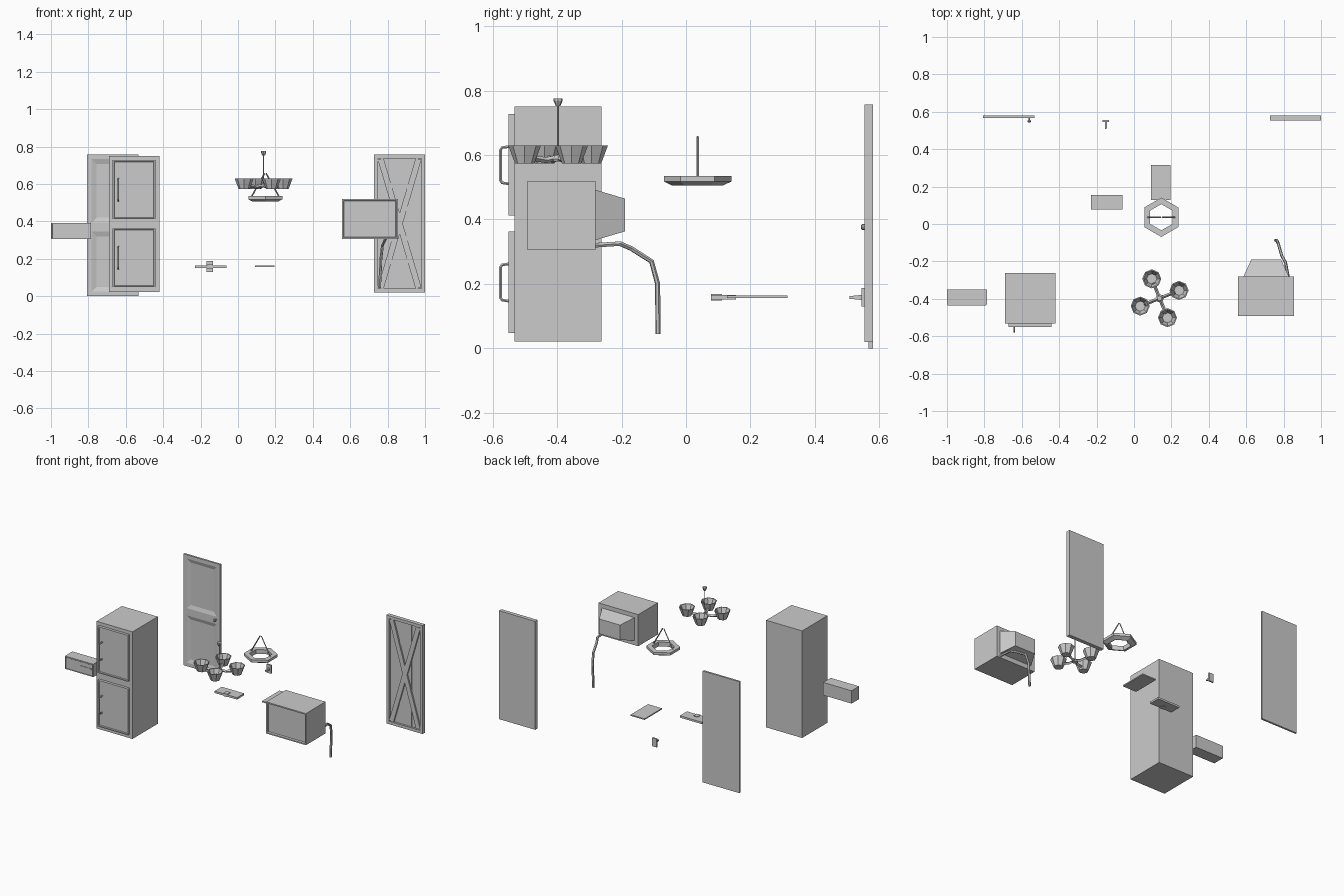
import bpy, bmesh, math
from mathutils import Matrix, Vector

if "Cube" in bpy.data.objects:
    bpy.data.objects.remove(bpy.data.objects["Cube"])


def finish(name, bm):
    bmesh.ops.recalc_face_normals(bm, faces=bm.faces)
    me = bpy.data.meshes.new(name)
    bm.to_mesh(me)
    bm.free()
    ob = bpy.data.objects.new(name, me)
    bpy.context.collection.objects.link(ob)
    return ob


def box(name, x, y, z, rim=0, slope=0, depth=0, back=None, tilt=0):
    """Box from ranges; optional recessed front panel or tapered back bump."""
    bm = bmesh.new()
    bmesh.ops.create_cube(bm, size=1)
    c = Vector((sum(x) / 2, sum(y) / 2, sum(z) / 2))
    for v in bm.verts:
        v.co = Vector((v.co.x * (x[1] - x[0]), v.co.y * (y[1] - y[0]), v.co.z * (z[1] - z[0])))
    bm.normal_update()
    if rim:
        f = [f for f in bm.faces if f.normal.y < -0.9]
        bmesh.ops.inset_region(bm, faces=f, thickness=rim)
        bmesh.ops.inset_region(bm, faces=f, thickness=slope, depth=-depth)
    if back:
        for v in bm.verts:
            if v.co.y > 0:
                v.co.x *= back[0]
                v.co.z *= back[1]
    bm.transform(Matrix.Translation(c) @ Matrix.Rotation(tilt, 4, 'Y'))
    return finish(name, bm)


def lathe(name, profile, n, loc, phase=0, axis='Z', closed=False):
    """Revolve (radius, height) points into an n-sided faceted solid."""
    bm = bmesh.new()
    rings = [[bm.verts.new((r * math.cos(phase + math.tau * i / n),
                            r * math.sin(phase + math.tau * i / n), h)) for i in range(n)]
             for r, h in profile]
    pairs = list(zip(rings, rings[1:])) + ([(rings[-1], rings[0])] if closed else [])
    for a, b in pairs:
        for i in range(n):
            j = (i + 1) % n
            bm.faces.new((a[i], a[j], b[j], b[i]))
    if not closed:
        bm.faces.new(rings[0])
        bm.faces.new(rings[-1])
    rot = Matrix.Rotation(math.pi / 2, 4, 'X') if axis == 'Y' else Matrix()
    bm.transform(Matrix.Translation(loc) @ rot)
    return finish(name, bm)


def rod(name, pts, r, res=0):
    """Tube along a polyline, as a mesh."""
    cu = bpy.data.curves.new(name, 'CURVE')
    cu.dimensions = '3D'
    cu.bevel_depth, cu.bevel_resolution, cu.use_fill_caps = r, res, True
    sp = cu.splines.new('POLY')
    sp.points.add(len(pts) - 1)
    for p, co in zip(sp.points, pts):
        p.co = (*co, 1)
    tmp = bpy.data.objects.new(name + "_path", cu)
    bpy.context.collection.objects.link(tmp)
    bpy.context.view_layer.update()
    me = bpy.data.meshes.new_from_object(tmp.evaluated_get(bpy.context.evaluated_depsgraph_get()))
    bpy.data.objects.remove(tmp)
    for p in me.polygons:
        p.use_smooth = False
    ob = bpy.data.objects.new(name, me)
    bpy.context.collection.objects.link(ob)
    return ob


# Fridge with two doors and handles
box("fridge_body", (-0.69, -0.42), (-0.533, -0.262), (0.022, 0.75))
for label, z0 in (("upper", 0.412), ("lower", 0.048)):
    box(f"fridge_{label}_door", (-0.67, -0.442), (-0.551, -0.532), (z0, z0 + 0.315), 0.01, 0.004, 0.006)
    a, b = z0 + 0.098, z0 + 0.215
    rod(f"fridge_{label}_handle", [(-0.64, -0.545, a), (-0.64, -0.571, a + 0.004), (-0.64, -0.576, a + 0.012),
                                   (-0.64, -0.576, b - 0.012), (-0.64, -0.571, b - 0.004),
                                   (-0.64, -0.545, b)], 0.005, 1)

# Wall air conditioner
box("air_conditioner_body", (-1, -0.787), (-0.43, -0.35), (0.305, 0.392))
box("air_conditioner_front", (-0.996, -0.791), (-0.435, -0.429), (0.308, 0.389), 0.004, 0.002, 0.002)
box("air_conditioner_vent", (-0.88, -0.80), (-0.436, -0.43), (0.35, 0.36))

# Panelled door: slab, stiles and sloped panels
for i, (z0, z1) in enumerate(((0.0, 0.37), (0.37, 0.757))):
    box(f"door_panel_{i}", (-0.807, -0.532), (0.567, 0.58), (z0, z1), 0.035, 0.035, 0.008)
lathe("door_knob", [(0.004, 0), (0.004, 0.012), (0.009, 0.015), (0.009, 0.022), (0.005, 0.026)], 8,
      (-0.56, 0.569, 0.377), axis='Y')

# Barn door: slab, frame and crossed braces
X0, X1, Z0, Z1, W = 0.728, 1.0, 0.02, 0.757, 0.02
box("barn_door_slab", (X0, X1), (0.567, 0.58), (Z0, Z1))
for n, xr in (("left", (X0, X0 + W)), ("right", (X1 - W, X1))):
    box(f"barn_frame_{n}", xr, (0.554, 0.567), (Z0, Z1))
for n, zr in (("bottom", (Z0, Z0 + W)), ("top", (Z1 - W, Z1))):
    box(f"barn_frame_{n}", (X0 + W, X1 - W), (0.554, 0.567), zr)
cx, cz = (X0 + X1) / 2, (Z0 + Z1) / 2
for n, s in (("a", 1), ("b", -1)):
    box(f"barn_brace_{n}", (cx - 0.016, cx + 0.016), (0.556, 0.567), (cz - 0.36, cz + 0.36),
        tilt=s * math.atan2(0.205, 0.7))
for s in (-1, 1):
    box("barn_plank_strip", (cx + s * 0.042 - 0.004, cx + s * 0.042 + 0.004), (0.564, 0.567), (Z0 + W, Z1 - W))

# Television with tapered back and cord
box("television_case", (0.556, 0.855), (-0.492, -0.281), (0.305, 0.52), 0.012, 0.005, 0.01)
box("television_back", (0.585, 0.828), (-0.281, -0.189), (0.336, 0.492), back=(0.65, 0.65))
rod("television_cord", [(0.825, -0.284, 0.32), (0.81, -0.205, 0.325), (0.79, -0.17, 0.31), (0.772, -0.107, 0.27),
                        (0.764, -0.088, 0.2), (0.757, -0.087, 0.045)], 0.008, 1)

# Chandelier: canopy, stem, hub, arms and octagonal shades
C = Vector((0.137, -0.397, 0))
lathe("chandelier_canopy", [(0.007, 0.752), (0.014, 0.768), (0.014, 0.776)], 8, C)
rod("chandelier_stem", [C + Vector((0, 0, 0.585)), C + Vector((0, 0, 0.755))], 0.003, 1)
lathe("chandelier_hub", [(0.018, 0.58), (0.022, 0.588), (0.01, 0.6)], 8, C)
for i in range(4):
    a = math.radians(22) + i * math.pi / 2
    d = Vector((math.cos(a), math.sin(a), 0))
    rod(f"chandelier_arm_{i}", [C + d * r + Vector((0, 0, z)) for r, z in
                                ((0.01, 0.59), (0.04, 0.584), (0.065, 0.588), (0.088, 0.592))], 0.009)
    lathe(f"chandelier_shade_{i}", [(0.03, 0.574), (0.051, 0.63), (0.045, 0.63), (0.027, 0.582)], 8,
          C + d * 0.112, a + math.pi / 8)

# Hexagonal hanging lamp with hanger legs
H = Vector((0.146, 0.036, 0))
lathe("hex_lamp_ring", [(0.078, 0.505), (0.105, 0.518), (0.105, 0.535), (0.07, 0.535), (0.07, 0.505)], 6, H,
      math.pi / 6, closed=True)
for s in (-1, 1):
    rod("hex_lamp_hanger", [H + Vector((s * 0.075, 0, 0.53)), H + Vector((s * 0.004, 0, 0.657))], 0.004)

# Flat wall plates
box("tray_plate", (-0.23, -0.062), (0.078, 0.155), (0.152, 0.165))
box("tray_rail", (-0.165, -0.135), (0.078, 0.112), (0.149, 0.169))
box("flat_panel", (0.091, 0.196), (0.128, 0.315), (0.156, 0.164))

# Light switch
box("switch_plate", (-0.168, -0.133), (0.545, 0.555), (0.13, 0.187))
box("switch_lever", (-0.154, -0.146), (0.508, 0.546), (0.154, 0.162), back=(1.5, 2))
